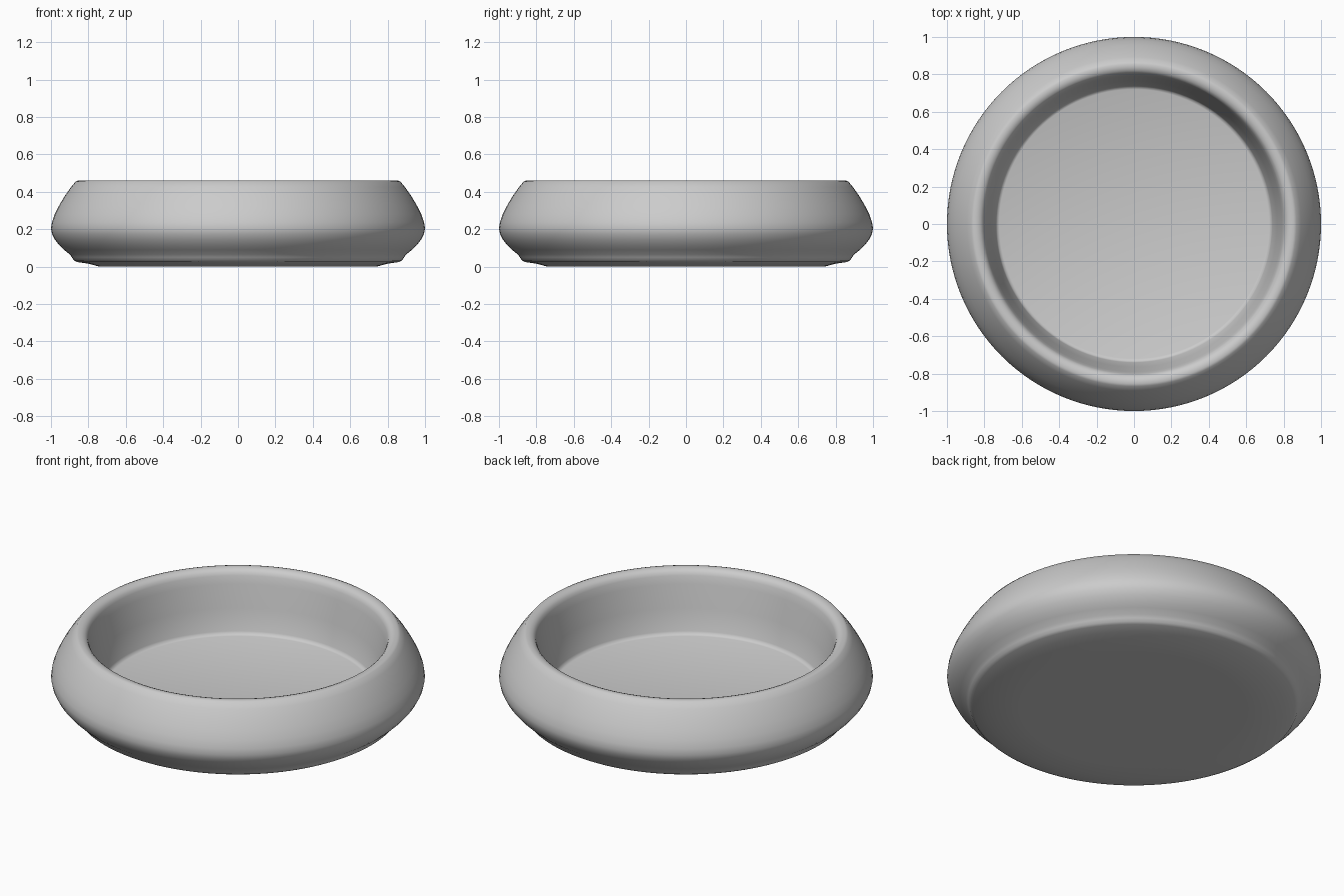
import bpy, bmesh, math

if "Cube" in bpy.data.objects:
    bpy.data.objects.remove(bpy.data.objects["Cube"])

# Half cross-section (radius, height): underside, outer wall, rim, inner wall, floor
profile = [
    (0, 0.005), (0.60, 0.005), (0.74, 0.005), (0.80, 0.016), (0.862, 0.025), (0.878, 0.034),
    (0.888, 0.05), (0.90, 0.066), (0.93, 0.09), (0.955, 0.114), (0.978, 0.143),
    (0.994, 0.174), (1.0, 0.203), (0.995, 0.237), (0.98, 0.28), (0.957, 0.326),
    (0.925, 0.38), (0.893, 0.425), (0.868, 0.455), (0.855, 0.46),
    (0.836, 0.459), (0.82, 0.453), (0.808, 0.442), (0.80, 0.425), (0.79, 0.38),
    (0.765, 0.25), (0.74, 0.125), (0.733, 0.11), (0.72, 0.105), (0, 0.105),
]
# Stand the dish on the ground
profile = [(r, 0 if z == 0.005 else z) for r, z in profile]

# Spin the profile into a round dish
bm = bmesh.new()
verts = [bm.verts.new((r, 0, z)) for r, z in profile]
edges = [bm.edges.new(pair) for pair in zip(verts, verts[1:])]
bmesh.ops.spin(bm, geom=verts + edges, cent=(0, 0, 0), axis=(0, 0, 1),
               angle=math.tau, steps=128, use_duplicate=False)
bmesh.ops.remove_doubles(bm, verts=bm.verts[:], dist=1e-4)
bmesh.ops.recalc_face_normals(bm, faces=bm.faces[:])

mesh = bpy.data.meshes.new("dish")
bm.to_mesh(mesh)
bm.free()
dish = bpy.data.objects.new("dish", mesh)
bpy.context.collection.objects.link(dish)

# Smooth shading
bpy.context.view_layer.objects.active = dish
dish.select_set(True)
bpy.ops.object.shade_smooth_by_angle(angle=math.radians(50))
